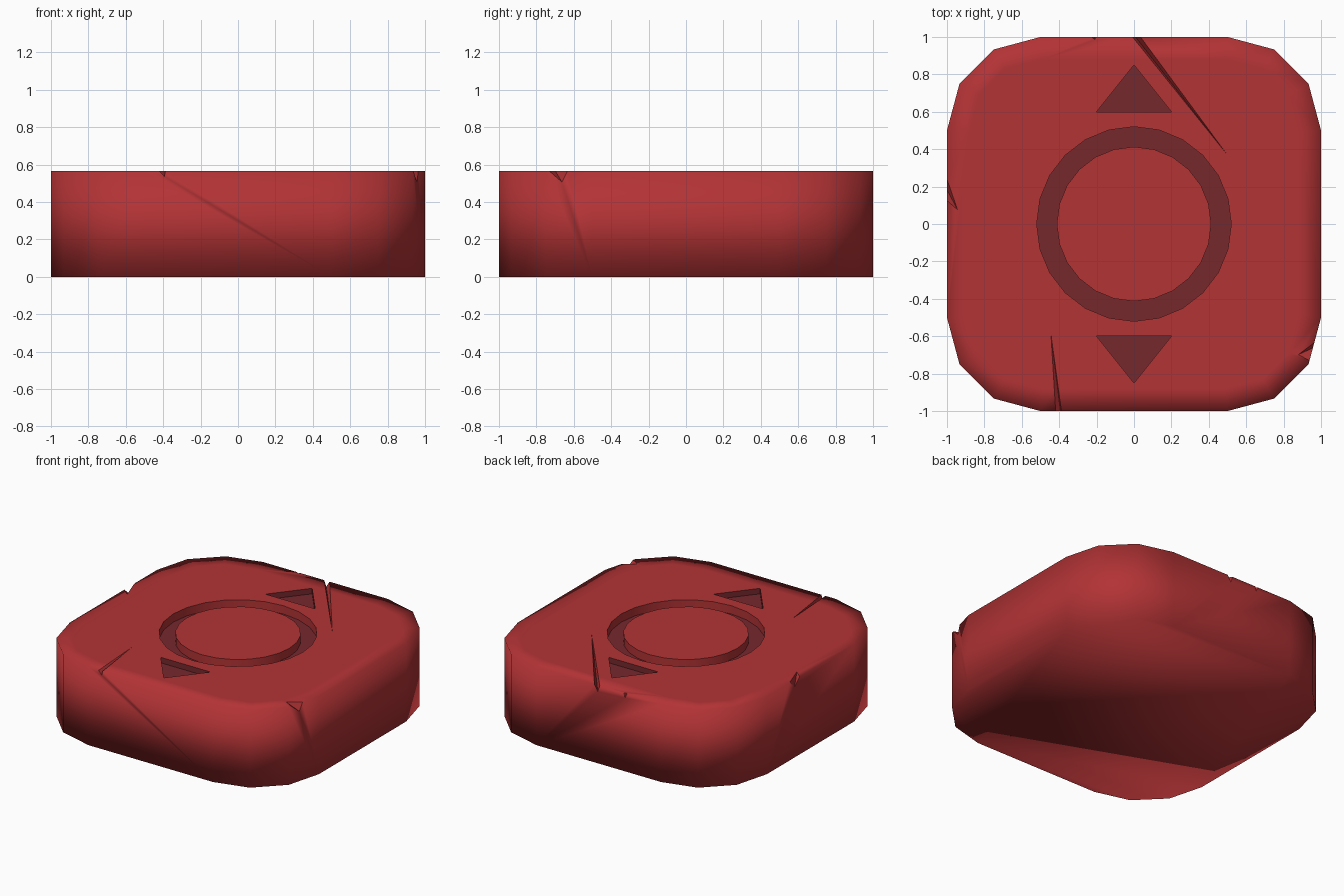
import bpy, bmesh, math
from mathutils import Vector

if "Cube" in bpy.data.objects:
    bpy.data.objects.remove(bpy.data.objects["Cube"])

H = 0.565          # slab height
RED, DARK, CUT = 0, 1, 2


def material(name, rgb):
    m = bpy.data.materials.new(name)
    m.diffuse_color = (*rgb, 1)
    m.use_nodes = True
    m.node_tree.nodes["Principled BSDF"].inputs["Base Color"].default_value = m.diffuse_color
    return m


MATS = [material("red", (0.45, 0.033, 0.036)),
        material("dark_recess", (0.18, 0.022, 0.027)),
        material("red_cut", (0.45, 0.033, 0.036))]


def make_object(name, bm):
    bmesh.ops.recalc_face_normals(bm, faces=bm.faces[:])
    me = bpy.data.meshes.new(name)
    bm.to_mesh(me)
    bm.free()
    for m in MATS:
        me.materials.append(m)
    ob = bpy.data.objects.new(name, me)
    bpy.context.collection.objects.link(ob)
    return ob


def prism(bm, loops, z0, z1, wall, floor):
    """Closed prism from one outline, or a ring from an outer and inner outline."""
    levels = [[[bm.verts.new((x, y, z)) for x, y in lp] for lp in loops] for z in (z0, z1)]
    n = len(loops[0])
    for k in range(len(loops)):
        lo, hi = levels[0][k], levels[1][k]
        for i in range(n):
            j = (i + 1) % n
            bm.faces.new((lo[i], lo[j], hi[j], hi[i])).material_index = wall
    for lv in levels:
        if len(lv) == 1:
            bm.faces.new(lv[0]).material_index = floor
        else:
            for i in range(n):
                j = (i + 1) % n
                bm.faces.new((lv[0][i], lv[0][j], lv[1][j], lv[1][i])).material_index = floor


def circle(r, n=24):
    return [(r * math.cos(2 * math.pi * i / n), r * math.sin(2 * math.pi * i / n)) for i in range(n)]


def chip(bm, tip, a, b, deep, depth):
    """Wedge-shaped bite that opens towards the rim."""
    pts = [(*tip, H + 0.003), (*a, H + 0.02), (*b, H + 0.02), (*deep, H - depth)]
    v = [bm.verts.new(p) for p in pts]
    for f in ((0, 1, 2), (0, 1, 3), (1, 2, 3), (2, 0, 3)):
        bm.faces.new([v[i] for i in f]).material_index = CUT


# Rounded square slab
outline = []
for q, (sx, sy) in enumerate([(1, 1), (-1, 1), (-1, -1), (1, -1)]):
    for k in range(4):
        t = math.radians(90 * q + 30 * k)
        outline.append((sx * 0.5 + 0.5 * math.cos(t), sy * 0.5 + 0.5 * math.sin(t)))
bm = bmesh.new()
prism(bm, [outline], 0, H, RED, RED)
bm.faces.ensure_lookup_table()
bm.normal_update()
top = max(bm.faces, key=lambda f: f.calc_center_median().z)
bmesh.ops.recalc_face_normals(bm, faces=bm.faces[:])
bmesh.ops.inset_region(bm, faces=[top], thickness=0.12)
slab = make_object("stone_slab", bm)

# Cutters: ring groove, two arrow recesses, cracks and chips
bm = bmesh.new()
prism(bm, [circle(0.52), circle(0.413)], H - 0.06, H + 0.1, CUT, DARK)
for s in (1, -1):
    prism(bm, [[(-0.2, 0.6 * s), (0.2, 0.6 * s), (0, 0.85 * s)]], H - 0.04, H + 0.1, DARK, DARK)
chip(bm, (0.53, 0.33), (-0.04, 1.03), (0.025, 1.03), (-0.015, 1.03), 0.045)
chip(bm, (-0.45, -0.54), (-0.435, -1.03), (-0.38, -1.03), (-0.39, -1.03), 0.03)
chip(bm, (0.875, -0.70), (1.0, -0.60), (0.98, -0.78), (0.985, -0.65), 0.08)
chip(bm, (-0.94, 0.07), (-1.02, 0.32), (-1.02, 0.12), (-1.02, 0.22), 0.07)
chip(bm, (-0.21, 0.985), (-0.26, 1.02), (-0.185, 1.02), (-0.21, 1.02), 0.08)
cutter = make_object("recess_cutter", bm)
cutter.hide_render = True

# Carve and bake the result
mod = slab.modifiers.new("carve", 'BOOLEAN')
mod.operation = 'DIFFERENCE'
mod.solver = 'EXACT'
mod.object = cutter
dg = bpy.context.evaluated_depsgraph_get()
slab.data = bpy.data.meshes.new_from_object(slab.evaluated_get(dg))
slab.modifiers.clear()
bpy.data.objects.remove(cutter)

# Soft shading over the slab, crisp edges around every recess
bm = bmesh.new()
bm.from_mesh(slab.data)
for f in bm.faces:
    c = f.calc_center_median()
    ring_wall = f.material_index == CUT and math.hypot(c.x, c.y) < 0.55
    f.smooth = f.material_index == RED or ring_wall
for e in bm.edges:
    if len({f.material_index for f in e.link_faces}) > 1:
        e.smooth = False
bm.to_mesh(slab.data)
bm.free()
